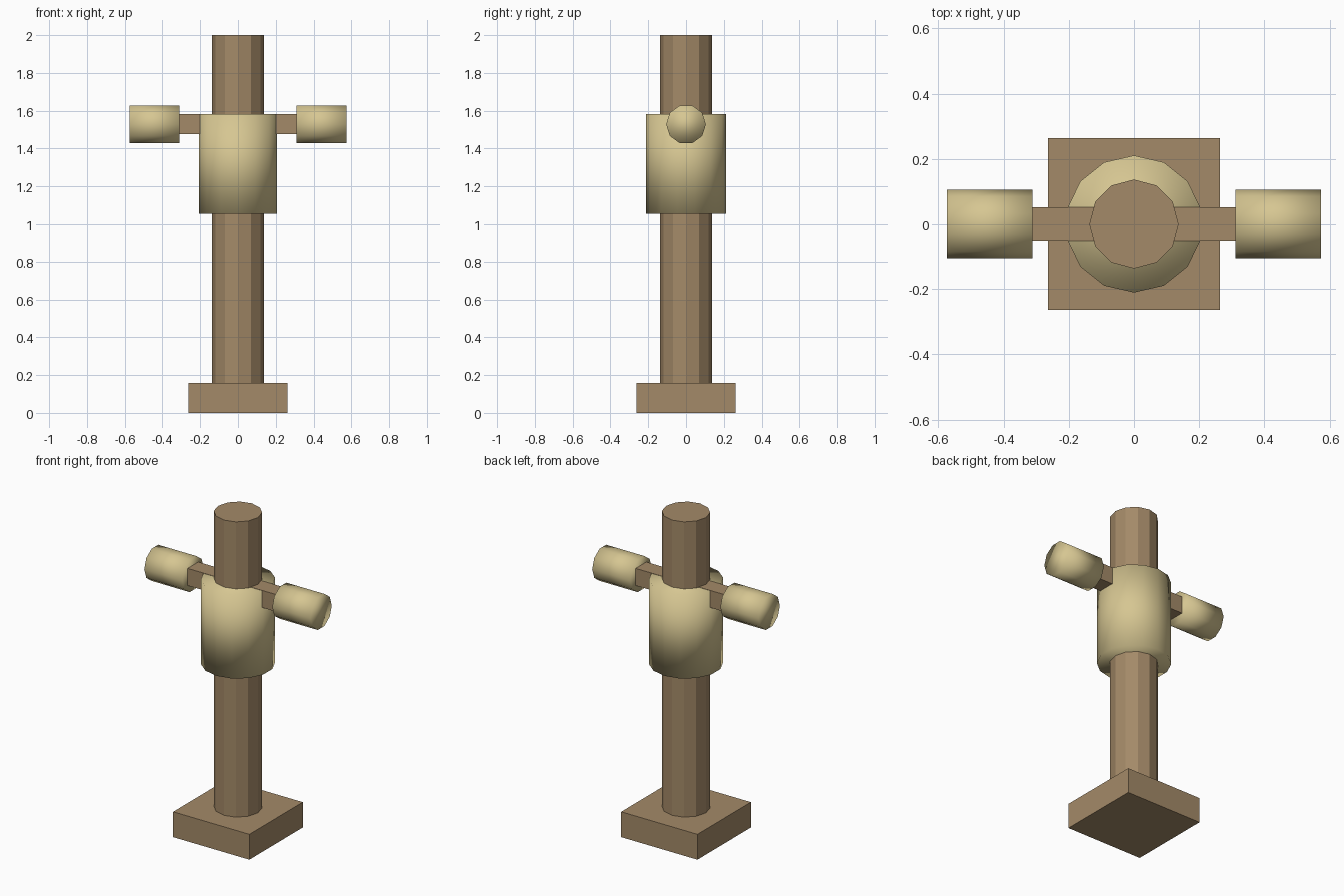
import bpy, math

if "Cube" in bpy.data.objects:
    bpy.data.objects.remove(bpy.data.objects["Cube"])


def material(name, rgb):
    m = bpy.data.materials.new(name)
    m.diffuse_color = (*rgb, 1.0)
    m.use_nodes = True
    m.node_tree.nodes["Principled BSDF"].inputs["Base Color"].default_value = m.diffuse_color
    return m


wood = material("brown wood", (0.371, 0.254, 0.138))
straw = material("straw padding", (0.672, 0.565, 0.287))


def finish(name, mat, smooth=False):
    ob = bpy.context.object
    ob.name = name
    ob.data.materials.append(mat)
    bpy.ops.object.transform_apply(location=False, rotation=True, scale=True)
    if smooth:
        bpy.ops.object.shade_smooth()
    return ob


def box(name, size, loc, mat):
    bpy.ops.mesh.primitive_cube_add(size=1, location=loc)
    bpy.context.object.scale = size
    return finish(name, mat)


def cylinder(name, sides, radius, depth, loc, mat, rot=(0, 0, 0), smooth=False):
    bpy.ops.mesh.primitive_cylinder_add(vertices=sides, radius=radius, depth=depth,
                                        location=loc, rotation=rot)
    return finish(name, mat, smooth)


# Square foot and faceted post
box("base", (0.526, 0.526, 0.158), (0, 0, 0.079), wood)
cylinder("post", 12, 0.137, 1.9, (0, 0, 1.05), wood)

# Soft-shaded padding round the post (14 sides, corner facing the back)
cylinder("body_padding", 14, 0.2105, 0.526, (0, 0, 1.319), straw, smooth=True)

# Crossbar, its top just clear of the padding
box("crossbar", (0.84, 0.105, 0.107), (0, 0, 1.53), wood)

# Padded arm ends, 10 sides with corners towards front and back
for side, sx in (("left", -1), ("right", 1)):
    cylinder(side + "_arm_padding", 10, 0.1053, 0.263, (sx * 0.442, 0, 1.528), straw,
             rot=(0, math.pi / 2, 0), smooth=True)
